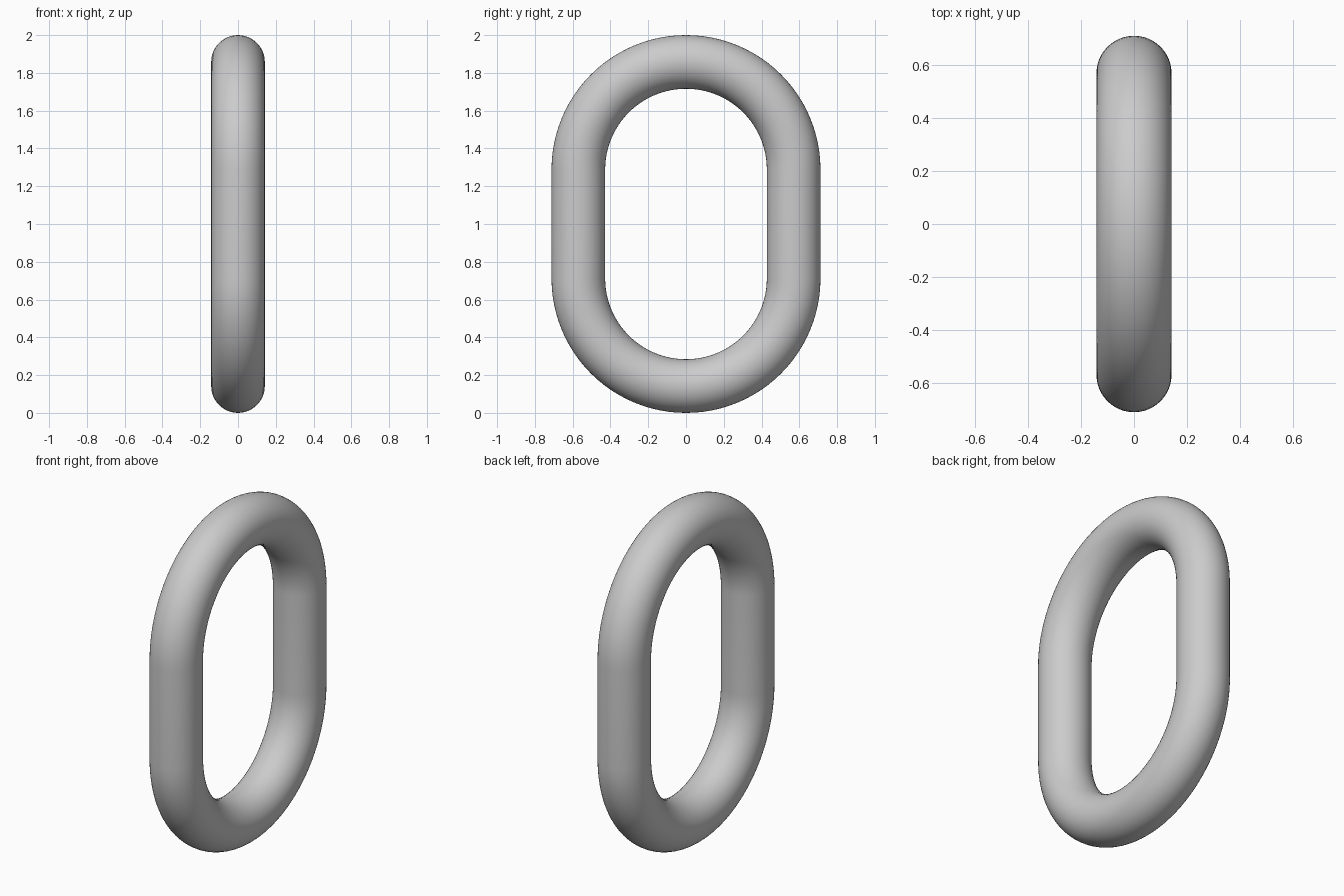
import bpy, bmesh
from math import sin, cos, pi
from mathutils import Vector

if "Cube" in bpy.data.objects:
    bpy.data.objects.remove(bpy.data.objects["Cube"])

TUBE_R = 0.142       # radius of the round bar
BEND_R = 0.57        # centre-line radius of the end bends
HALF_STRAIGHT = 1.0 - TUBE_R - BEND_R
ARC_STEPS = 48
SIDES = 48

# Centre line: two half-circle bends; the gaps between them are the straight sides
path = []
for centre_z, start in ((1 + HALF_STRAIGHT, 0.0), (1 - HALF_STRAIGHT, pi)):
    for i in range(ARC_STEPS + 1):
        a = start + pi * i / ARC_STEPS
        out = Vector((0, cos(a), sin(a)))
        path.append((Vector((0, 0, centre_z)) + out * BEND_R, out))

# Sweep a circle along the closed centre line
bm = bmesh.new()
rings = []
for p, out in path:
    ring = []
    for j in range(SIDES):
        t = 2 * pi * j / SIDES
        ring.append(bm.verts.new(p + TUBE_R * (cos(t) * out + sin(t) * Vector((1, 0, 0)))))
    rings.append(ring)
for i, ring in enumerate(rings):
    nxt = rings[(i + 1) % len(rings)]
    for j in range(SIDES):
        k = (j + 1) % SIDES
        bm.faces.new((ring[j], ring[k], nxt[k], nxt[j])).smooth = True
bmesh.ops.recalc_face_normals(bm, faces=bm.faces)

# Chain link object
mesh = bpy.data.meshes.new("chain_link")
bm.to_mesh(mesh)
bm.free()
link = bpy.data.objects.new("chain_link", mesh)
bpy.context.collection.objects.link(link)
